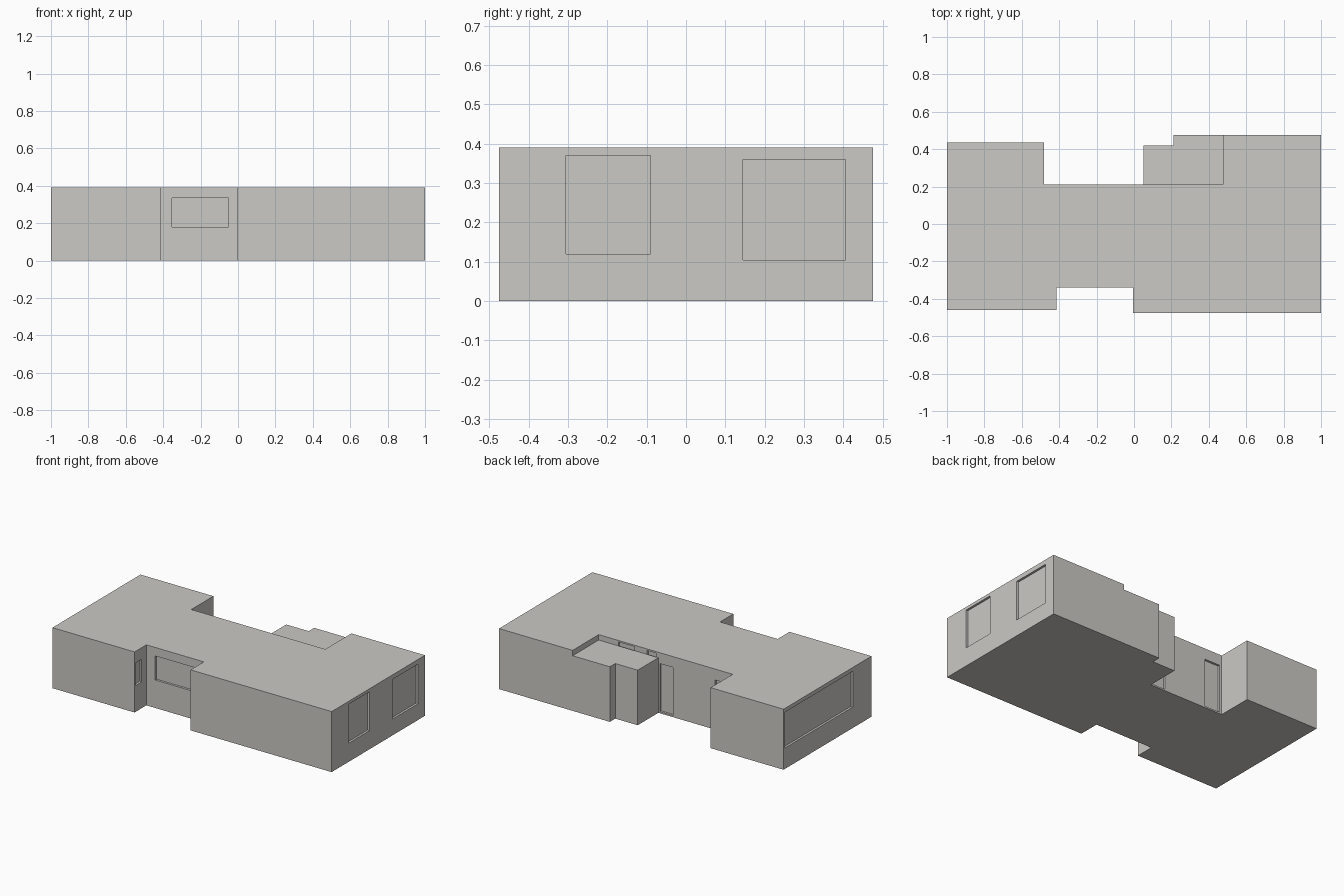
import bpy
import bmesh

if "Cube" in bpy.data.objects:
    bpy.data.objects.remove(bpy.data.objects["Cube"])

H = 0.39          # main roof height
DEPTH = 0.014     # recess of windows and doors

wall_grey = bpy.data.materials.new("warm_grey")
wall_grey.diffuse_color = (0.60, 0.585, 0.56, 1)
wall_grey.use_nodes = True
wall_grey.node_tree.nodes["Principled BSDF"].inputs["Base Color"].default_value = wall_grey.diffuse_color


def finish(bm, name):
    bmesh.ops.recalc_face_normals(bm, faces=bm.faces)
    mesh = bpy.data.meshes.new(name)
    bm.to_mesh(mesh)
    bm.free()
    mesh.materials.append(wall_grey)
    obj = bpy.data.objects.new(name, mesh)
    bpy.context.collection.objects.link(obj)
    return obj


def extrude_plan(name, plan, height):
    """Raise a floor plan outline from the ground to a flat roof."""
    bm = bmesh.new()
    face = bm.faces.new([bm.verts.new((x, y, 0)) for x, y in plan])
    res = bmesh.ops.extrude_face_region(bm, geom=[face], use_keep_orig=True)
    top = [v for v in res["geom"] if isinstance(v, bmesh.types.BMVert)]
    bmesh.ops.translate(bm, verts=top, vec=(0, 0, height))
    return finish(bm, name)


def add_box(bm, lo, hi):
    verts = bmesh.ops.create_cube(bm, size=1)["verts"]
    for v in verts:
        v.co = [a + (b - a) * (c + 0.5) for a, b, c in zip(lo, hi, v.co)]


# Main storey
building = extrude_plan("main_storey", [
    (-1, -0.46), (-0.415, -0.46), (-0.415, -0.34), (-0.005, -0.34),
    (-0.005, -0.475), (1, -0.475), (1, 0.475), (0.475, 0.475),
    (0.475, 0.21), (-0.48, 0.21), (-0.48, 0.435), (-1, 0.435)], H)

# Lower stepped annex at the back
extrude_plan("back_annex", [
    (0.05, 0.21), (0.475, 0.21), (0.475, 0.475),
    (0.21, 0.475), (0.21, 0.42), (0.05, 0.42)], 0.355)

# Window and door recesses: wall axis, wall position, span start/end, z start/end
openings = [
    ("x", 1, -0.305, -0.09, 0.12, 0.37),
    ("x", 1, 0.145, 0.405, 0.105, 0.36),
    ("x", -1, -0.27, 0.423, 0.135, 0.365),
    ("x", -0.415, -0.452, -0.387, 0.17, 0.315),
    ("y", -0.34, -0.353, -0.05, 0.18, 0.335),
    ("y", 0.21, -0.055, 0.04, 0.01, 0.32),
    ("y", 0.21, -0.465, -0.355, 0.01, 0.32),
    ("y", 0.21, 0.065, 0.13, 0.10, 0.38),
    ("y", 0.21, 0.22, 0.335, 0.10, 0.38),
]
bm = bmesh.new()
for axis, pos, a, b, z0, z1 in openings:
    lo, hi = pos - DEPTH, pos + DEPTH
    if axis == "x":
        add_box(bm, (lo, a, z0), (hi, b, z1))
    else:
        add_box(bm, (a, lo, z0), (b, hi, z1))
cutter = finish(bm, "opening_cutter")
cutter.hide_render = True

cut = building.modifiers.new("openings", "BOOLEAN")
cut.operation = "DIFFERENCE"
cut.solver = "EXACT"
cut.object = cutter
bpy.context.view_layer.objects.active = building
bpy.ops.object.modifier_apply(modifier=cut.name)
bpy.data.objects.remove(cutter)
